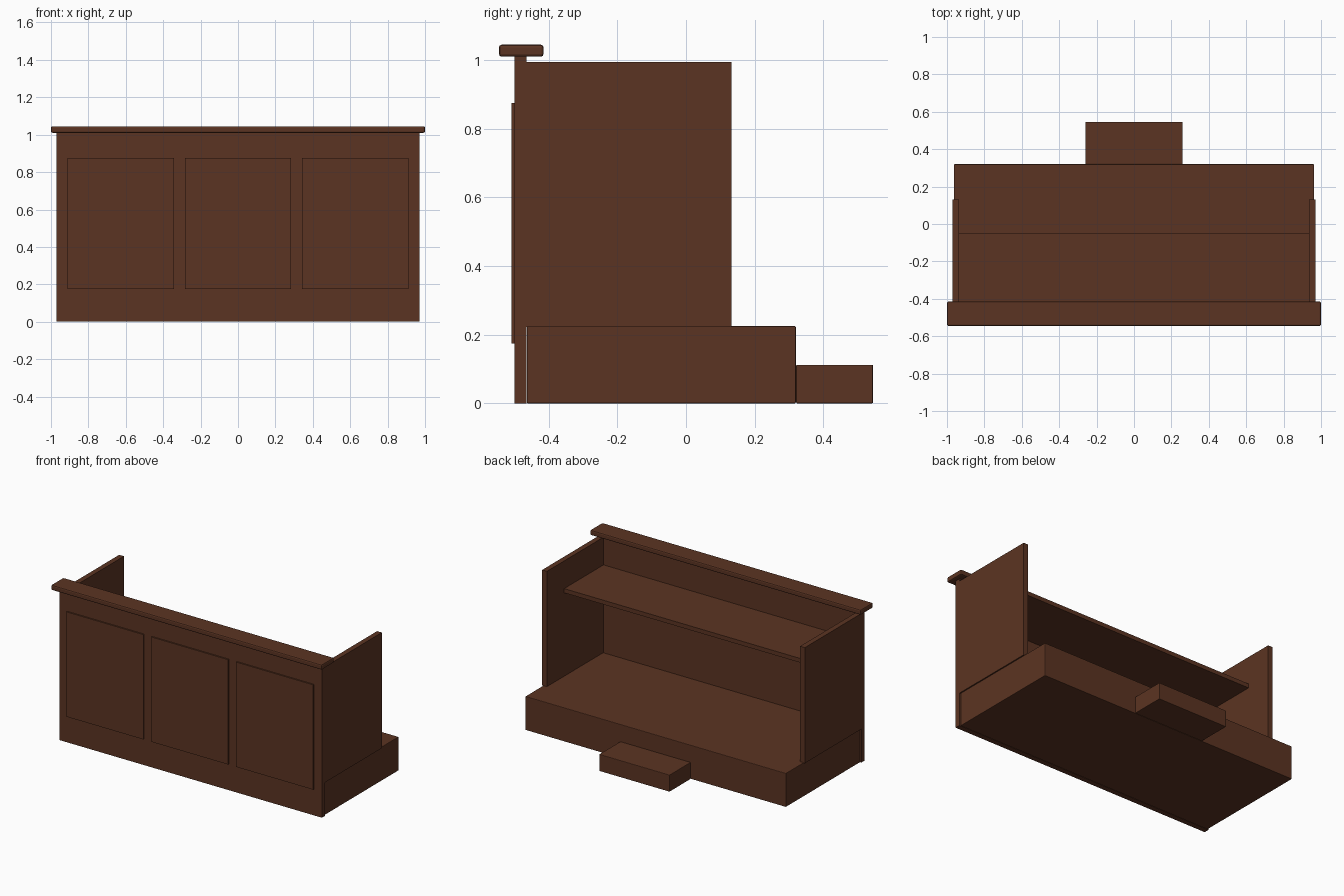
import bpy

cube = bpy.data.objects.get("Cube")
if cube:
    bpy.data.objects.remove(cube, do_unlink=True)

wood = bpy.data.materials.new("dark_brown_wood")
wood.use_nodes = True
COLOUR = (0.105, 0.034, 0.016, 1)
wood.diffuse_color = COLOUR
wood.node_tree.nodes["Principled BSDF"].inputs["Base Color"].default_value = COLOUR


def box(name, x, y, z, bevel=0):
    """Board spanning the (low, high) range on each axis."""
    bpy.ops.mesh.primitive_cube_add(size=1, location=[sum(r) / 2 for r in (x, y, z)])
    ob = bpy.context.object
    ob.name = name
    ob.scale = [r[1] - r[0] for r in (x, y, z)]
    bpy.ops.object.transform_apply(location=False, rotation=False, scale=True)
    ob.data.materials.append(wood)
    if bevel:
        mod = ob.modifiers.new("Bevel", "BEVEL")
        mod.width = bevel
        mod.segments = 2
    return ob


# Front wall and the rounded counter top
box("front_wall", (-0.97, 0.97), (-0.5, -0.465), (0, 1.012))
box("counter_top", (-1, 1), (-0.545, -0.415), (1.01, 1.045), 0.008)

# Raised panels on the front
for name, cx in (("right", -0.627), ("middle", 0), ("left", 0.627)):
    box(name + "_front_panel", (cx - 0.284, cx + 0.284), (-0.509, -0.499), (0.175, 0.875))

# Platform and the step up to it
box("platform", (-0.962, 0.962), (-0.464, 0.32), (0, 0.225), 0.003)
box("step", (-0.26, 0.26), (0.321, 0.545), (0, 0.112), 0.003)

# Side walls
for name, s in (("right", -1), ("left", 1)):
    box(name + "_side_wall", sorted((s * 0.935, s * 0.97)), (-0.466, 0.132), (0.223, 0.995))

# Inner shelf
box("shelf", (-0.936, 0.936), (-0.466, -0.05), (0.782, 0.81))
